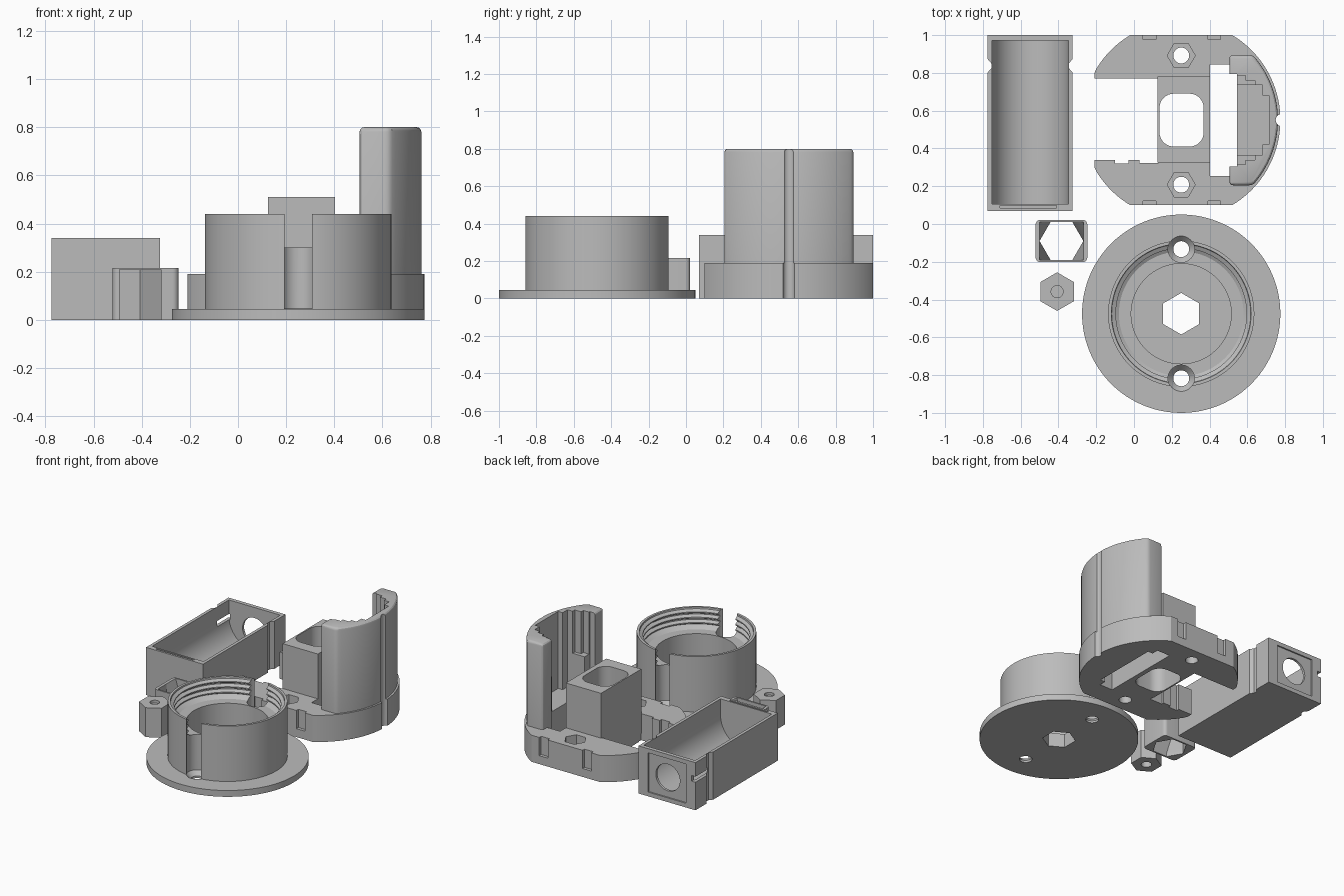
import bpy, bmesh, math
from mathutils import Vector

if "Cube" in bpy.data.objects:
    bpy.data.objects.remove(bpy.data.objects["Cube"])

grey = bpy.data.materials.new("plain grey")
grey.diffuse_color = (0.5, 0.5, 0.5, 1)
grey.use_nodes = True
grey.node_tree.nodes["Principled BSDF"].inputs["Base Color"].default_value = grey.diffuse_color


def make(name, bm):
    bmesh.ops.remove_doubles(bm, verts=bm.verts, dist=1e-5)
    bmesh.ops.recalc_face_normals(bm, faces=bm.faces)
    me = bpy.data.meshes.new(name)
    bm.to_mesh(me)
    bm.free()
    me.materials.append(grey)
    ob = bpy.data.objects.new(name, me)
    bpy.context.collection.objects.link(ob)
    return ob


def loft(name, rings):
    bm = bmesh.new()
    rows = [[bm.verts.new(p) for p in r] for r in rings]
    n = len(rows[0])
    for a, b in zip(rows, rows[1:]):
        for i in range(n):
            j = (i + 1) % n
            bm.faces.new((a[i], a[j], b[j], b[i]))
    bm.faces.new(rows[0])
    bm.faces.new(rows[-1])
    return make(name, bm)


def prism(name, pts, lo, hi, axis="z"):
    place = (lambda p, h: (p[0], p[1], h)) if axis == "z" else (lambda p, h: (p[0], h, p[1]))
    return loft(name, [[place(p, h) for p in pts] for h in (lo, hi)])


def box(name, x0, x1, y0, y1, z0, z1):
    return prism(name, [(x0, y0), (x1, y0), (x1, y1), (x0, y1)], z0, z1)


def ngon(cx, cy, r, n=48, turn=0.0):
    return [(cx + r * math.cos(turn + math.tau * i / n),
             cy + r * math.sin(turn + math.tau * i / n)) for i in range(n)]


def lathe(name, cx, cy, profile, n=96):
    bm = bmesh.new()
    vs = [bm.verts.new((cx + r, cy, z)) for r, z in profile]
    es = [bm.edges.new(p) for p in zip(vs, vs[1:])]
    bmesh.ops.spin(bm, geom=vs + es, cent=(cx, cy, 0), axis=(0, 0, 1),
                   angle=math.tau, steps=n, use_merge=False)
    return make(name, bm)


def bake(ob):
    dg = bpy.context.evaluated_depsgraph_get()
    me = bpy.data.meshes.new_from_object(ob.evaluated_get(dg))
    ob.modifiers.clear()
    ob.data = me


def combine(ob, other, op="DIFFERENCE"):
    m = ob.modifiers.new("b", "BOOLEAN")
    m.operation, m.solver, m.object = op, "EXACT", other
    bake(ob)
    bpy.data.objects.remove(other)


def cut_box(ob, *dims):
    combine(ob, box("cutter", *dims))


def cut(ob, pts, lo, hi, axis="z"):
    combine(ob, prism("cutter", pts, lo, hi, axis))


# Round cup: flange, threaded wall, inner shelf and bore
cx, cy = 0.25, -0.475
profile = [(0, 0), (0.525, 0), (0.525, 0.045), (0.387, 0.045), (0.387, 0.44), (0.37, 0.44)]
for i in range(3):
    z = 0.43 - i * 0.038
    profile += [(0.368, z), (0.346, z - 0.012), (0.346, z - 0.02), (0.368, z - 0.032)]
profile += [(0.355, 0.315), (0.33, 0.3), (0.265, 0.3), (0.265, 0.1), (0, 0.1)]
cup = lathe("threaded_cup", cx, cy, profile)
cut(cup, ngon(cx, cy, 0.11, 6, math.pi / 2), -0.1, 0.2)
for s in (-1, 1):
    combine(cup, lathe("cutter", cx, cy + s * 0.342, [
        (0, -0.1), (0.042, -0.1), (0.042, 0.015), (0.07, 0.046), (0.07, 0.6), (0, 0.6)], 40))

# Hex plug with a bottom bore and a top dimple
plug = prism("hex_plug", ngon(-0.407, -0.358, 0.102, 6, math.pi / 2), 0, 0.21)
cut(plug, ngon(-0.407, -0.358, 0.035, 24), -0.1, 0.1)
cut(plug, ngon(-0.407, -0.358, 0.032, 24), 0.19, 0.3)

# Square sleeve with rounded corners, opening tapers from rectangle to hexagon
sx, sy = -0.384, -0.09
corner = [(a, b, k) for k, (a, b) in enumerate([(1, 1), (-1, 1), (-1, -1), (1, -1)])]


def rounded(x, y, hw, hh, r, n=5):
    return [(x + a * (hw - r) + r * math.cos((k + i / n) * math.pi / 2),
             y + b * (hh - r) + r * math.sin((k + i / n) * math.pi / 2))
            for a, b, k in corner for i in range(n + 1)]


sleeve = prism("square_sleeve", rounded(sx, sy, 0.137, 0.112, 0.025), 0, 0.215)
signs = [(1, 0), (1, 1), (-1, 1), (-1, 0), (-1, -1), (1, -1)]
hexa = [(sx + a * (0.058 if b else 0.116), sy + b * 0.1) for a, b in signs]
rect = [(sx + a * 0.116, sy + b * 0.1) for a, b in signs]
combine(sleeve, loft("cutter", [[(x, y, z) for x, y in ring] for ring, z in
                                ((hexa, -0.1), (hexa, 0.03), (rect, 0.215), (rect, 0.3))]))

# Battery tray: trough, end hole with recess, side grooves and contact slots
bx = -0.55
tray = box("battery_tray", -0.775, -0.325, 0.07, 1, 0, 0.34)
arc = [(bx + 0.203 * math.cos(math.pi * (1 + i / 32)),
        0.228 + 0.203 * math.sin(math.pi * (1 + i / 32))) for i in range(33)]
cut(tray, [(bx - 0.203, 0.5)] + arc + [(bx + 0.203, 0.5)], 0.107, 0.972, "y")
cut(tray, ngon(bx, 0.17, 0.095), 0.9, 1.1, "y")
cut_box(tray, bx - 0.15, bx + 0.15, 0.99, 1.1, 0.03, 0.31)
cut_box(tray, bx - 0.16, bx + 0.14, 0.085, 0.097, 0.1, 0.5)
for s in (-1, 1):
    e = bx + s * 0.225
    cut(tray, [(e + s * 0.01, 0.79), (e - s * 0.02, 0.825),
               (e - s * 0.02, 0.85), (e + s * 0.01, 0.885)], -0.1, 0.5)
cut_box(tray, -0.8, -0.745, 0.84, 1.1, 0.2, 0.24)

# Main holder: clipped round plate
hx, hy = 0.25, 0.55
outline = [(max(x, -0.21), min(max(y, 0.1), 1.0)) for x, y in ngon(hx, hy, 0.525, 128)]
holder = prism("main_holder", outline, 0, 0.19)
cut_box(holder, -0.4, 0.125, 0.34, 0.77, -0.1, 0.5)
cut_box(holder, -0.10, -0.03, 0.32, 0.35, -0.1, 0.5)
cut_box(holder, 0.03, 0.13, 0.322, 0.35, -0.1, 0.5)

# Centre block
combine(holder, box("block", 0.125, 0.403, 0.325, 0.78, 0.05, 0.51), "UNION")
cut(holder, rounded(0.252, hy, 0.117, 0.14, 0.075, 8), -0.1, 0.7)

# Tall curved tower with softened edges
a = math.asin(0.345 / 0.512)
tower_pts = [(0.505, 0.895)] + [
    (hx + 0.512 * math.cos(a - 2 * a * i / 40), hy + 0.512 * math.sin(a - 2 * a * i / 40))
    for i in range(41)] + [(0.505, 0.205)]
tower = prism("tower", tower_pts, 0.12, 0.8)
bev = tower.modifiers.new("soft", "BEVEL")
bev.width, bev.segments, bev.limit_method, bev.angle_limit = 0.022, 3, "ANGLE", 0.5
bake(tower)
combine(holder, tower, "UNION")

# Stepped channel inside the tower and the slots through the plate
for x1, half, z0 in ((0.545, 0.245, -0.1), (0.59, 0.235, 0.5), (0.64, 0.21, 0.5),
                     (0.68, 0.185, 0.25), (0.715, 0.13, 0.25)):
    cut_box(holder, 0.48, x1, hy - half, hy + half, z0, 1)
cut_box(holder, 0.403, 0.506, 0.255, 0.845, -0.1, 0.19)

# Outer vertical groove
cut(holder, ngon(0.782, hy, 0.032, 24), -0.1, 1)

# Screw holes, nut pockets and rim clip recesses
for s in (-1, 1):
    y = hy + s * 0.342
    cut(holder, ngon(hx, y, 0.042, 32), -0.1, 0.4)
    cut(holder, ngon(hx, y, 0.074, 6), 0.1, 0.4)
    edge = hy + s * 0.45
    for x in (0.082, 0.425):
        cut_box(holder, x - 0.034, x + 0.034, *sorted((edge - s * 0.022, edge + s * 0.05)), 0.06, 0.3)

# Smooth round walls, keep edges crisp
for ob in (cup, plug, sleeve, tray, holder):
    bpy.ops.object.select_all(action="DESELECT")
    ob.select_set(True)
    bpy.context.view_layer.objects.active = ob
    bpy.ops.object.shade_smooth_by_angle(angle=math.radians(25))
